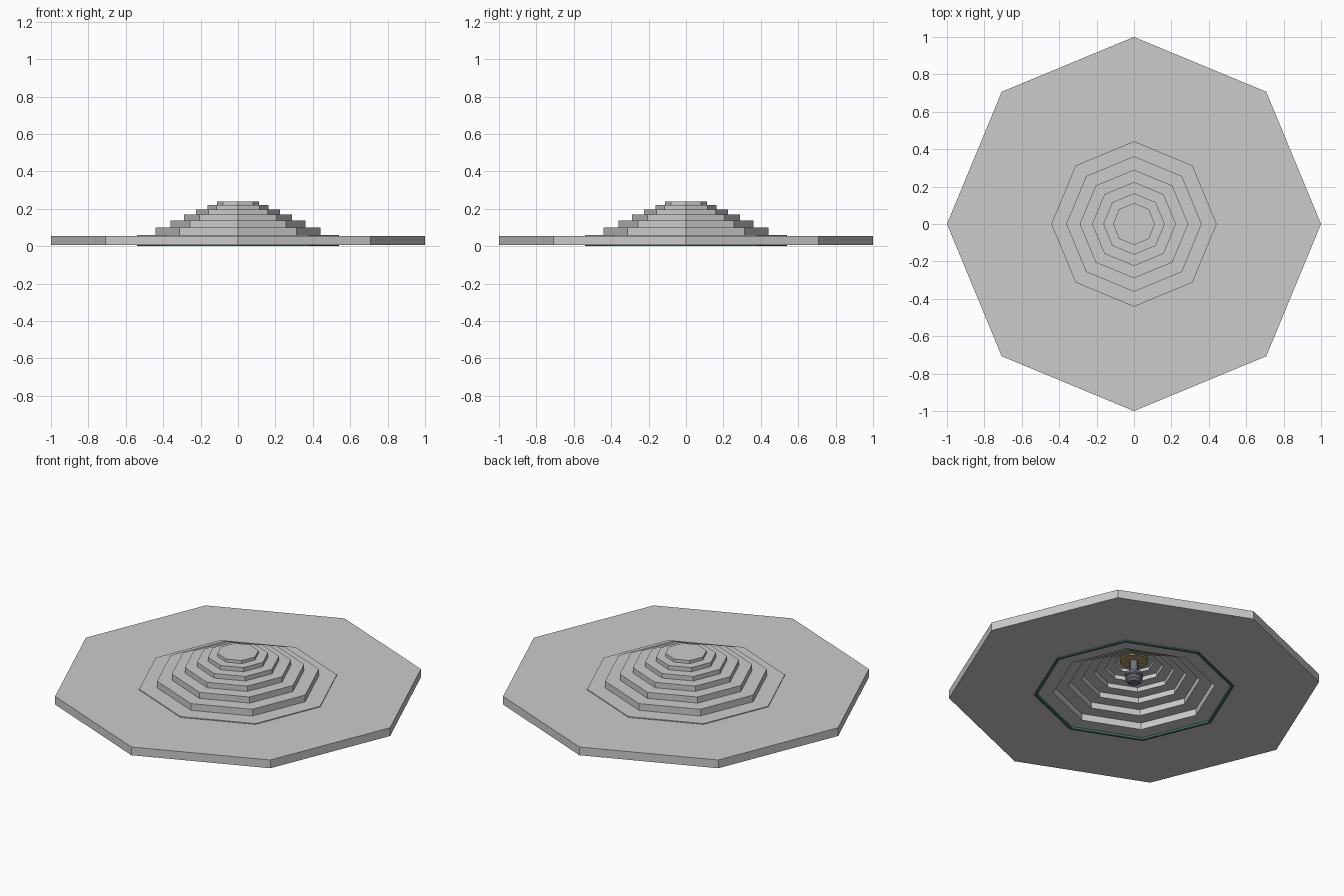
import bpy, bmesh
from math import sin, cos, pi

if "Cube" in bpy.data.objects:
    bpy.data.objects.remove(bpy.data.objects["Cube"])


def material(name, rgb):
    m = bpy.data.materials.new(name)
    m.diffuse_color = (*rgb, 1)
    m.use_nodes = True
    m.node_tree.nodes["Principled BSDF"].inputs["Base Color"].default_value = m.diffuse_color
    return m


def lathe(name, profile, sides, mat=None, closed=False, smooth=False):
    """Revolve (radius, z) points; radius 0 makes a pole."""
    bm = bmesh.new()
    rings = []
    for r, z in profile:
        if r == 0:
            rings.append([bm.verts.new((0, 0, z))] * sides)
        else:
            rings.append([bm.verts.new((r * cos(2 * pi * i / sides),
                                        r * sin(2 * pi * i / sides), z))
                          for i in range(sides)])
    pairs = list(zip(rings, rings[1:]))
    if closed:
        pairs.append((rings[-1], rings[0]))
    for a, b in pairs:
        for i in range(sides):
            j = (i + 1) % sides
            vs = list(dict.fromkeys((a[i], a[j], b[j], b[i])))
            if len(vs) > 2:
                bm.faces.new(vs)
    bmesh.ops.dissolve_limit(bm, angle_limit=0.001, verts=bm.verts[:], edges=bm.edges[:])
    bmesh.ops.recalc_face_normals(bm, faces=bm.faces[:])
    me = bpy.data.meshes.new(name)
    bm.to_mesh(me)
    bm.free()
    ob = bpy.data.objects.new(name, me)
    bpy.context.collection.objects.link(ob)
    if mat:
        me.materials.append(mat)
    if smooth:
        bpy.ops.object.select_all(action='DESELECT')
        ob.select_set(True)
        bpy.context.view_layer.objects.active = ob
        bpy.ops.object.shade_smooth_by_angle()
    return ob


green = material("strip_green", (0.06, 0.16, 0.14))
brass = material("brass", (0.45, 0.32, 0.14))
slate = material("slate", (0.16, 0.16, 0.20))

# stepped octagonal ceiling: outer steps, then the same steps inside
radii = [0.54, 0.442, 0.362, 0.29, 0.224, 0.164, 0.112]
levels = [0.055, 0.06, 0.10, 0.136, 0.168, 0.195, 0.22, 0.238]
drop, inset = 0.048, 0.006
outer = [(1.0, 0.006), (1.0, levels[0])]
inner = [(1.0, 0.006)]
for i, r in enumerate(radii):
    outer += [(r, levels[i]), (r, levels[i + 1])]
    inner += [(r - inset, max(0.006, levels[i] - drop)), (r - inset, levels[i + 1] - drop)]
outer.append((0, levels[-1]))
inner.append((0, levels[-1] - drop))
lathe("stepped_ceiling", inner[:0:-1] + outer, 8)

# coloured trim strip around the recess
lathe("trim_strip", [(0.54, 0), (0.54, 0.014), (0.525, 0.014), (0.525, 0)], 8, green, closed=True)

# hanging lamp inside the recess
lathe("lamp_canopy", [(0, 0.182), (0.076, 0.182), (0.076, 0.191), (0, 0.191)], 24, brass, smooth=True)
lathe("lamp_stem", [(0, 0.09), (0.024, 0.09), (0.024, 0.184), (0, 0.184)], 12, slate, smooth=True)
lathe("lamp_housing", [(0, 0.05), (0.03, 0.05), (0.046, 0.064), (0.046, 0.08),
                       (0.036, 0.084), (0.05, 0.092), (0.05, 0.106),
                       (0.03, 0.116), (0, 0.116)], 12, slate)
